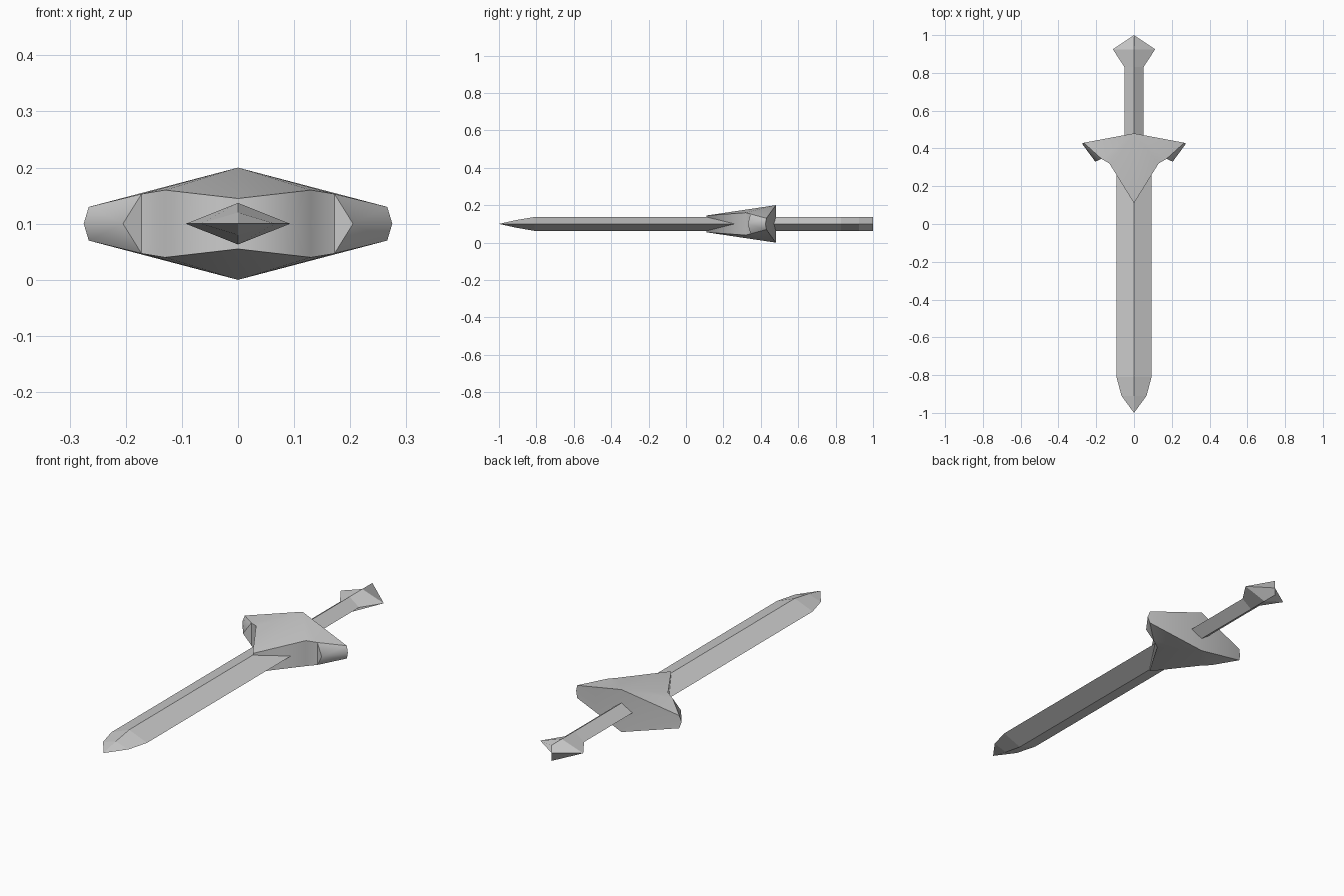
import bpy
import bmesh

if "Cube" in bpy.data.objects:
    bpy.data.objects.remove(bpy.data.objects["Cube"])

MID = 0.1  # height of the sword's flat plane of symmetry

grey = bpy.data.materials.new("steel_grey")
grey.use_nodes = True
colour = (0.6, 0.6, 0.6, 1)
grey.diffuse_color = colour
grey.node_tree.nodes["Principled BSDF"].inputs["Base Color"].default_value = colour


def make_object(name, bm):
    bmesh.ops.recalc_face_normals(bm, faces=bm.faces)
    mesh = bpy.data.meshes.new(name)
    bm.to_mesh(mesh)
    bm.free()
    mesh.materials.append(grey)
    obj = bpy.data.objects.new(name, mesh)
    obj.location.z = MID
    bpy.context.collection.objects.link(obj)
    return obj


def diamond_loft(name, stations):
    """Loft diamond sections given as (y, half width, half height)."""
    bm = bmesh.new()
    rings = [[bm.verts.new(p) for p in ((w, y, 0), (0, y, h), (-w, y, 0), (0, y, -h))]
             for y, w, h in stations]
    for a, b in zip(rings, rings[1:]):
        for i in range(4):
            j = (i + 1) % 4
            bm.faces.new((a[i], a[j], b[j], b[i]))
    bm.faces.new(rings[0])
    bmesh.ops.remove_doubles(bm, verts=bm.verts, dist=0.0001)
    return make_object(name, bm)


# Blade with a faceted point, running into the guard
diamond_loft("blade", [(0.4, 0.093, 0.037), (-0.81, 0.093, 0.037),
                       (-0.91, 0.066, 0.02), (-1, 0, 0)])

# Grip and the flared pommel, which ends in an upright edge
diamond_loft("grip", [(0.45, 0.05, 0.037), (0.83, 0.05, 0.037)])
diamond_loft("pommel", [(0.83, 0.05, 0.037), (0.925, 0.112, 0.037), (1, 0, 0.037)])

# Guard: one quarter, mirrored sideways and top to bottom
bm = bmesh.new()
top = [bm.verts.new(p) for p in (
    (0, 0.11, 0.045), (0.13, 0.32, 0.06), (0.172, 0.345, 0.053),
    (0.266, 0.43, 0.03), (0, 0.48, 0.1))]
mid = [bm.verts.new(p) for p in (
    (0, 0.11, 0), (0.13, 0.32, 0), (0.172, 0.345, 0),
    (0.205, 0.33, 0), (0.275, 0.425, 0), (0, 0.48, 0))]
for i in range(3):
    bm.faces.new((top[4], top[i], top[i + 1]))
for i in range(2):
    bm.faces.new((mid[i], mid[i + 1], top[i + 1], top[i]))
bm.faces.new((mid[2], mid[3], top[2]))
for i in (3, 4):
    bm.faces.new((mid[i], mid[i + 1], top[i], top[i - 1]))
guard = make_object("guard", bm)
mirror = guard.modifiers.new("mirror", 'MIRROR')
mirror.use_axis = (True, False, True)
mirror.use_clip = True

# Soften only the shallow folds of the guard
bpy.ops.object.select_all(action='DESELECT')
guard.select_set(True)
bpy.context.view_layer.objects.active = guard
bpy.ops.object.shade_smooth_by_angle(angle=0.6)
